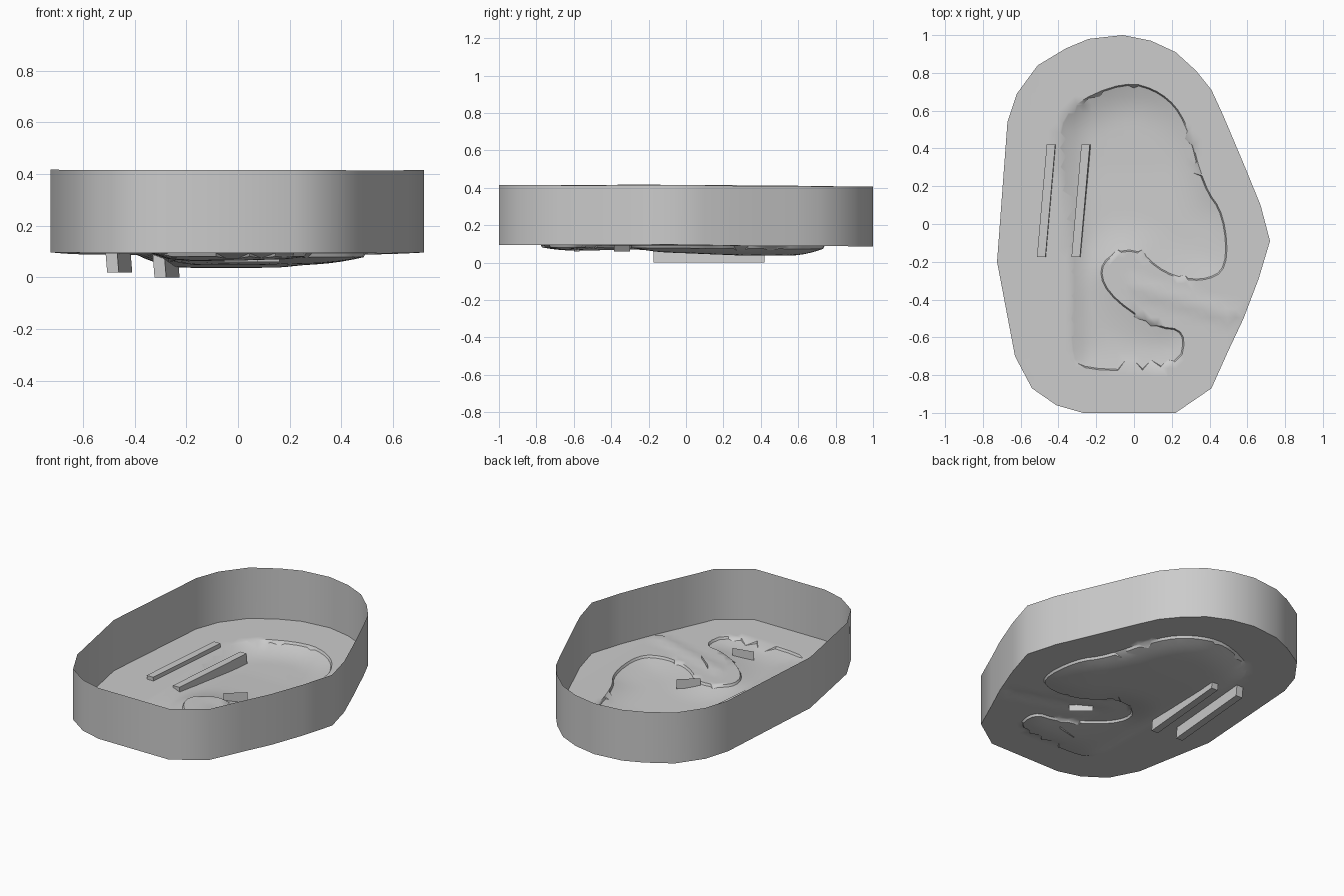
import bpy, math
from mathutils import Vector as V
from mathutils.geometry import delaunay_2d_cdt, intersect_point_line

if "Cube" in bpy.data.objects:
    bpy.data.objects.remove(bpy.data.objects["Cube"])

OUT = [(-.06, 1), (-.24, .98), (-.36, .93), (-.51, .84), (-.62, .69), (-.67, .54),
       (-.725, -.2), (-.63, -.7), (-.54, -.87), (-.41, -.96), (-.27, -1), (.22, -1),
       (.41, -.87), (.5, -.67), (.58, -.5), (.66, -.29), (.72, -.09), (.67, .1),
       (.58, .32), (.47, .58), (.41, .71), (.33, .81), (.22, .91), (.09, .97)]
HOLLOW = [(-.41, .4), (-.36, .62), (-.05, .76), (.15, .7), (.28, .55), (.37, .2),
          (.48, .05), (.5, -.24), (.36, -.31), (.16, -.27), (0, -.12), (-.18, -.2),
          (-.15, -.36), (.1, -.54), (.28, -.56), (.24, -.77), (-.28, -.78),
          (-.34, -.68), (-.33, -.2)]


def obj(name, verts, faces, smooth=None):
    me = bpy.data.meshes.new(name)
    me.from_pydata(verts, [], faces)
    ob = bpy.data.objects.new(name, me)
    bpy.context.collection.objects.link(ob)
    if smooth:
        bpy.context.view_layer.objects.active = ob
        ob.select_set(True)
        bpy.ops.object.shade_smooth_by_angle(angle=math.radians(smooth))
        ob.select_set(False)
    return ob


def chaikin(pts):
    res = []
    for a, b in zip(pts, pts[1:] + pts[:1]):
        a, b = V(a), V(b)
        res += [a.lerp(b, .25), a.lerp(b, .75)]
    return res


def inside(p, poly):
    c = False
    for a, b in zip(poly, poly[1:] + poly[:1]):
        if (a[1] > p[1]) != (b[1] > p[1]) and \
                p[0] < (b[0] - a[0]) * (p[1] - a[1]) / (b[1] - a[1]) + a[0]:
            c = not c
    return c


def seg_dist(p, a, b):
    q, t = intersect_point_line(V(p), V(a), V(b))
    return (V(p) - V(a).lerp(V(b), min(1, max(0, t))).to_2d()).length


def edge_dist(p, poly):
    return min(seg_dist(p, a, b) for a, b in zip(poly, poly[1:] + poly[:1]))


def base(x, y):
    return .091 - .004 * y + .012 * max(0, abs(x) - .58) / .14 * .4


hollow = chaikin(chaikin(HOLLOW))


def floor_z(p):
    z = base(*p)
    d = edge_dist(p, hollow)
    if d > .003 and inside(p, hollow):
        # the hollow deepens towards the back
        deep = .03 + .022 * min(1, max(0, (p[1] + .3) / .6))
        t = min(1, d / .2)
        lip = .012 if p[0] > -.28 else 0
        z -= lip + (deep - lip) * t * (2 - t)
    else:
        # low crease running out to the right rim
        z += .012 * max(0, 1 - seg_dist(p, (0, -.33), (.54, -.49)) / .05)
    return z


# floor sheet with sunken relief
pts = [V(p) for p in OUT]
n, m = len(OUT), len(hollow)
pts += hollow
for i in range(m):
    t = (hollow[(i + 1) % m] - hollow[i - 1]).normalized()
    s = V((t.y, -t.x)) * .007
    pts.append(hollow[i] + (s if inside(hollow[i] + s, hollow) else -s))
STEP = .045
for i in range(-16, 17):
    for j in range(-22, 23):
        p = V((i * STEP, j * STEP))
        if inside(p, OUT) and edge_dist(p, OUT) > .02 and edge_dist(p, hollow) > .018:
            pts.append(p)
edges = [(n + i, n + (i + 1) % m) for i in range(m)]
vs, _, fs, *_ = delaunay_2d_cdt(pts, edges, [list(range(n))], 1, 1e-5)
outline = [V(p) for p in OUT]
obj("tray_floor", [(v.x, v.y, base(*v) if edge_dist(v, outline) < .004 else floor_z(v))
                   for v in vs], [list(f) for f in fs], 40)

# thin outer wall
wall = [(x, y, base(x, y) + h) for h in (0, .32) for x, y in OUT]
obj("outer_wall", wall, [(i, (i + 1) % n, n + (i + 1) % n, n + i) for i in range(n)], 40)


# two long rails through the floor
def rail(name, x, z0, z1):
    vs = []
    for z, lean in ((z0, .004), (z1, -.004)):
        for dx, y in ((-.052, -.175), (-.007, -.175), (.045, .42), (0, .42)):
            vs.append((x + dx + lean, y, z))
    obj(name, vs, [(3, 2, 1, 0), (4, 5, 6, 7), (0, 1, 5, 4), (1, 2, 6, 5),
                   (2, 3, 7, 6), (3, 0, 4, 7)])


rail("rail_outer", -.458, .018, .115)
rail("rail_inner", -.275, 0, .1)

# small upright fins
FINS = [((-.01, -.13), (.095, -.04)), ((.055, -.3), (.16, -.385)), ((-.055, -.6), (.075, -.57))]
for k, (a, b) in enumerate(FINS):
    obj(f"fin_{k + 1}", [(*a, .06), (*b, .06), (*b, .12), (*a, .12)], [(0, 1, 2, 3)])
